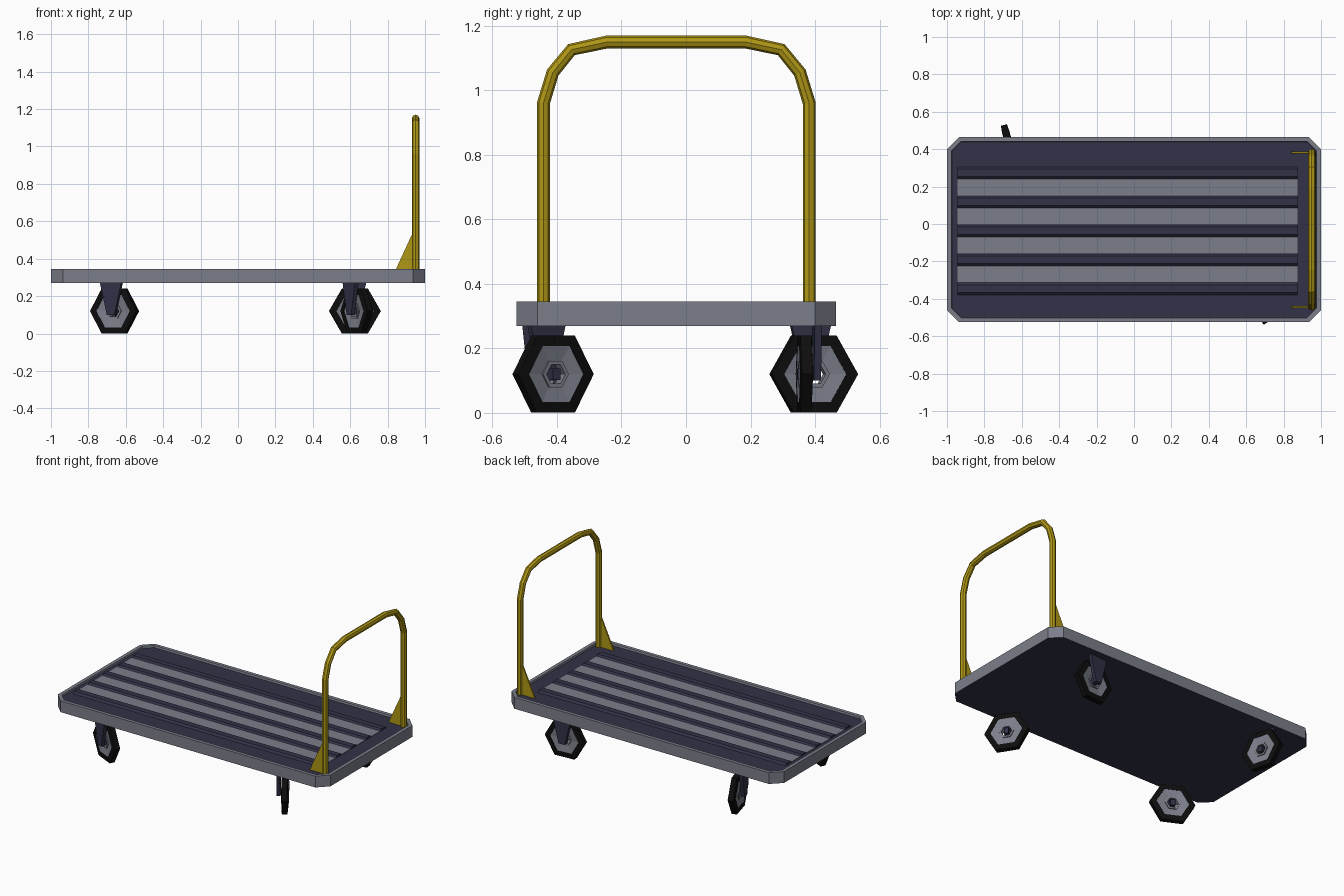
import bpy, bmesh, math
from mathutils import Matrix, Vector

if "Cube" in bpy.data.objects:
    bpy.data.objects.remove(bpy.data.objects["Cube"])

CY = -0.03                      # centre line of the deck
DECK_Z0, DECK_Z1 = 0.27, 0.345


def material(name, rgb):
    m = bpy.data.materials.new(name)
    m.diffuse_color = (*rgb, 1)
    m.use_nodes = True
    m.node_tree.nodes["Principled BSDF"].inputs["Base Color"].default_value = m.diffuse_color
    return m


GREY = material("grey_metal", (0.20, 0.21, 0.255))
NAVY = material("dark_navy", (0.032, 0.032, 0.065))
YELLOW = material("yellow_paint", (0.43, 0.31, 0.008))
BLACK = material("black_rubber", (0.004, 0.004, 0.004))


def finish(bm, name, mats, matrix=None):
    bmesh.ops.recalc_face_normals(bm, faces=bm.faces)
    me = bpy.data.meshes.new(name)
    bm.to_mesh(me)
    bm.free()
    ob = bpy.data.objects.new(name, me)
    for m in mats:
        me.materials.append(m)
    if matrix:
        ob.matrix_world = matrix
    bpy.context.collection.objects.link(ob)
    return ob


def prism(name, pts, offset, mat, matrix=None):
    """Extrude a flat outline along an offset."""
    bm = bmesh.new()
    f = bm.faces.new([bm.verts.new(p) for p in pts])
    g = bmesh.ops.extrude_face_region(bm, geom=[f])
    vs = [e for e in g["geom"] if isinstance(e, bmesh.types.BMVert)]
    bmesh.ops.translate(bm, verts=vs, vec=Vector(offset))
    return finish(bm, name, [mat], matrix)


def box(name, x0, x1, y0, y1, z0, z1, mat, matrix=None):
    return prism(name, [(x0, y0, z0), (x1, y0, z0), (x1, y1, z0), (x0, y1, z0)],
                 (0, 0, z1 - z0), mat, matrix)


def hex_ring(name, profile, mat, matrix):
    """Six-sided ring lathed about local y from a closed (radius, y) profile."""
    bm = bmesh.new()
    rings = []
    for i in range(6):
        a = i * math.pi / 3
        rings.append([bm.verts.new((r * math.cos(a), y, r * math.sin(a))) for r, y in profile])
    n = len(profile)
    for i in range(6):
        p, q = rings[i], rings[(i + 1) % 6]
        for j in range(n):
            k = (j + 1) % n
            bm.faces.new((p[j], p[k], q[k], q[j]))
    return finish(bm, name, [mat], matrix)


# Deck: chamfered tray with a grey rim and a sunken navy floor
hx, hy, c = 1.0, 0.495, 0.065
outline = [(hx - c, -hy), (hx, -hy + c), (hx, hy - c), (hx - c, hy),
           (-hx + c, hy), (-hx, hy - c), (-hx, -hy + c), (-hx + c, -hy)]
deck = prism("deck", [(x, y + CY, DECK_Z0) for x, y in outline],
             (0, 0, DECK_Z1 - DECK_Z0), GREY)
deck.data.materials.append(NAVY)
bm = bmesh.new()
bm.from_mesh(deck.data)
bm.faces.ensure_lookup_table()
top = max(bm.faces, key=lambda f: f.calc_center_median().z)
bottom = min(bm.faces, key=lambda f: f.calc_center_median().z)
bottom.material_index = 1
bmesh.ops.inset_region(bm, faces=[top], thickness=0.025)
bmesh.ops.inset_region(bm, faces=[top], thickness=0.003, depth=-0.012)
top.material_index = 1
bm.to_mesh(deck.data)
bm.free()

# Floor: raised navy ribs with grey strips between
X0, X1, PITCH = -0.945, 0.875, 0.155
floor = DECK_Z1 - 0.013
for i in range(5):
    y = -0.347 + i * PITCH
    prism(f"floor_rib_{i}", [(X0, y - 0.034, floor), (X0, y - 0.02, DECK_Z1),
                             (X0, y + 0.02, DECK_Z1), (X0, y + 0.034, floor)],
          (X1 - X0, 0, 0), NAVY)
    if i < 4:
        box(f"floor_strip_{i}", X0, X1, y + 0.033, y + PITCH - 0.033, floor, floor + 0.004, GREY)

# Handle: bent tube mirrored about the deck centre line
half = [(0.412, 0.30), (0.412, 0.96), (0.383, 1.055), (0.325, 1.126), (0.213, 1.15)]
path = [(-y, z) for y, z in half] + half[::-1]
cu = bpy.data.curves.new("push_handle", "CURVE")
cu.dimensions = "3D"
cu.bevel_depth = 0.02
cu.bevel_resolution = 2
cu.use_fill_caps = True
sp = cu.splines.new("POLY")
sp.points.add(len(path) - 1)
for p, (y, z) in zip(sp.points, path):
    p.co = (0.95, y + CY, z, 1)
sp.use_smooth = False
cu.materials.append(YELLOW)
handle = bpy.data.objects.new("push_handle", cu)
bpy.context.collection.objects.link(handle)
bpy.context.view_layer.objects.active = handle
handle.select_set(True)
bpy.ops.object.convert(target="MESH")

# Gusset plates at the handle feet
for side, s in (("front", -1), ("back", 1)):
    y = CY + s * 0.413 - 0.005
    prism(f"handle_gusset_{side}", [(0.84, y, 0.33), (0.945, y, 0.33), (0.945, y, 0.545),
                                    (0.93, y, 0.53), (0.845, y, 0.345)], (0, 0.01, 0), YELLOW)


# Casters: hexagonal wheel carried by a one-sided fork (fork on local -y)
def caster(name, x, y, yaw):
    m = Matrix.Translation((x, y, 0.12)) @ Matrix.Rotation(math.radians(yaw), 4, "Z")
    hex_ring(name + "_tyre", [(0.1, -0.02), (0.138, -0.017), (0.138, 0.017), (0.1, 0.02)],
             BLACK, m)
    hex_ring(name + "_rim", [(0.045, -0.01), (0.102, -0.018), (0.102, 0.018), (0.045, 0.01)],
             GREY, m)
    hex_ring(name + "_hub", [(0.034, -0.017), (0.047, -0.017), (0.047, 0.017), (0.034, 0.017)],
             GREY, m)
    box(name + "_axle", -0.014, 0.014, -0.04, 0.022, -0.018, 0.018, NAVY, m)
    yf = -0.05
    prism(name + "_fork", [(-0.022, yf, -0.02), (0.022, yf, -0.02),
                           (0.064, yf, 0.155), (-0.064, yf, 0.155)], (0, 0.022, 0), NAVY, m)


caster("front_left_caster", -0.66, -0.435, -26)
caster("front_right_caster", 0.635, -0.412, -58)
caster("back_left_caster", -0.66, 0.396, -75)
caster("back_right_caster", 0.625, 0.367, 184)
